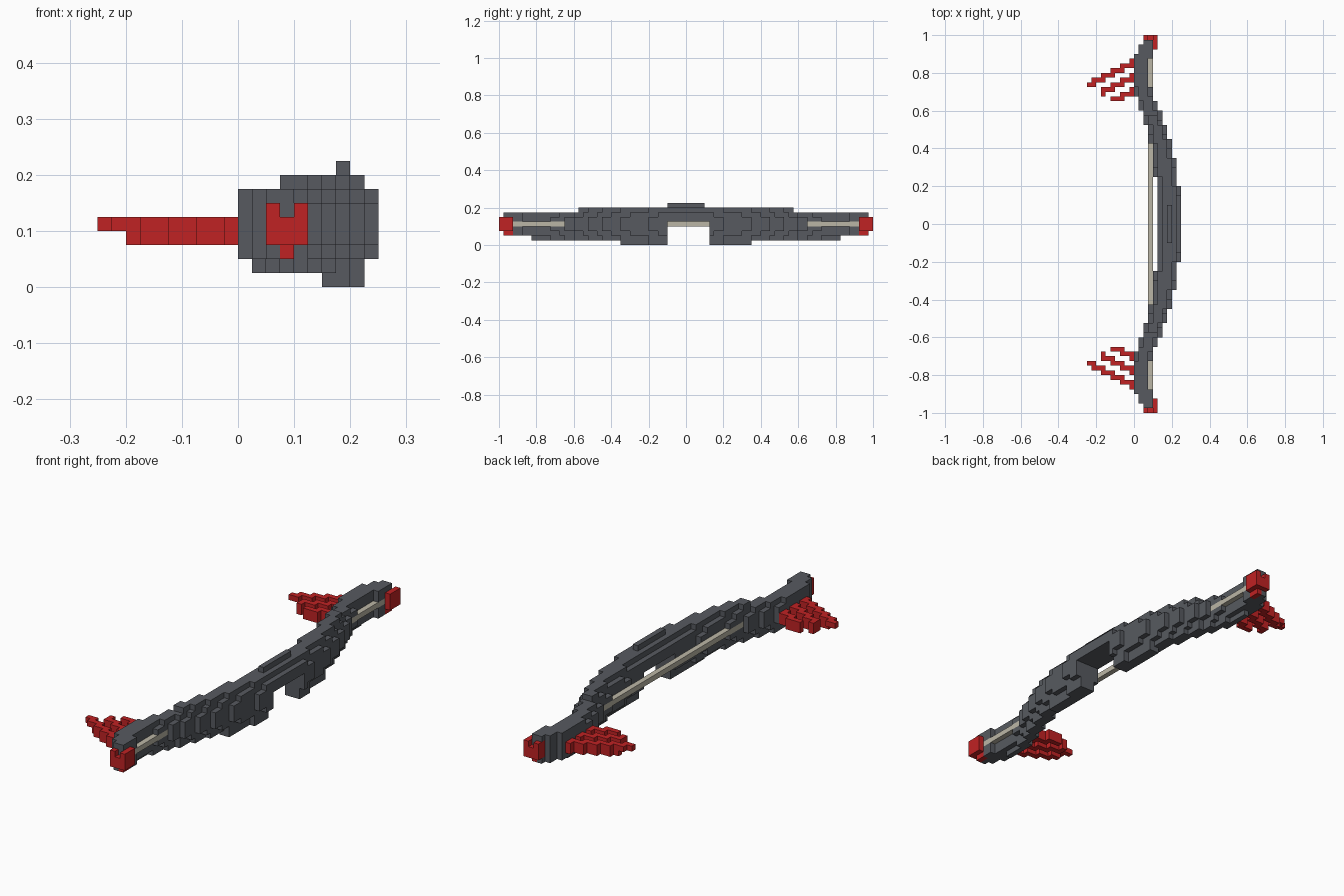
import bpy
import bmesh

VOXEL = 0.025
HALF = 40  # half length of the bow, in voxels

cube = bpy.data.objects.get("Cube")
if cube:
    bpy.data.objects.remove(cube, do_unlink=True)


def make_material(name, rgb):
    mat = bpy.data.materials.new(name)
    mat.use_nodes = True
    mat.diffuse_color = (*rgb, 1)
    mat.node_tree.nodes["Principled BSDF"].inputs["Base Color"].default_value = (*rgb, 1)
    return mat


grey = make_material("slate grey", (0.095, 0.102, 0.117))
red = make_material("crimson", (0.53, 0.016, 0.017))
cream = make_material("pale string", (0.50, 0.47, 0.38))


def block_object(name, cells, mat):
    """Skin a set of voxel cells, keeping only the exposed faces."""
    bm = bmesh.new()
    corners = {}

    def corner(p):
        if p not in corners:
            corners[p] = bm.verts.new([c * VOXEL for c in p])
        return corners[p]

    for cell in cells:
        for axis in range(3):
            for side in (0, 1):
                near = list(cell)
                near[axis] += 2 * side - 1
                if tuple(near) in cells:
                    continue
                ring = []
                for u, v in ((0, 0), (1, 0), (1, 1), (0, 1)):
                    p = list(cell)
                    p[axis] += side
                    p[(axis + 1) % 3] += u
                    p[(axis + 2) % 3] += v
                    ring.append(corner(tuple(p)))
                bm.faces.new(ring if side else ring[::-1])
    mesh = bpy.data.meshes.new(name)
    bm.to_mesh(mesh)
    bm.free()
    mesh.materials.append(mat)
    obj = bpy.data.objects.new(name, mesh)
    bpy.context.collection.objects.link(obj)
    return obj


def step(table, j):
    """Value of a stepped profile at distance j from the middle."""
    for limit, value in table:
        if j < limit:
            return value
    return table[-1][1]


# Stepped curve of the bow: (distance limit, x edge)
OUTER = [(8, 10), (14, 9), (18, 8), (21, 7), (24, 6), (26, 5), (29, 4), (35, 3), (39, 4)]
INNER = [(10, 5), (17, 4), (21, 3), (24, 2), (27, 1), (36, 0), (38, 1), (39, 2)]
# How far each height layer reaches from the middle
REACH = [14, 33, 39, 39, 39, 39, 39, 23, 4]


def limb_span(j, k):
    """x range of the bow body at distance j and layer k."""
    lo, hi = step(INNER, j), step(OUTER, j)
    if k == 8:
        return 7, 8
    if k == 0:
        return 6, min(9, hi - 1)
    if k in (1, 7):
        return lo + 1, hi - 1
    if k in (2, 6):
        return max(lo, step(INNER, max(0, j - 2))), min(hi, step(OUTER, j + 2))
    return lo, hi


# Heart shaped end caps
HEART = {2: (3,), 3: (2, 3, 4), 4: (2, 3, 4), 5: (2, 4)}
cap = {(i, j, k) for k, xs in HEART.items() for i in xs
       for j in range(37, HALF) if j < 39 or k > 2}

# Fin prongs: (starting row, tip x, row count), stepping away from the limb
fin = set()
for start, tip, rows in ((34, -10, 6), (31, -7, 5), (28, -5, 3)):
    for n in range(rows):
        for i in range(max(tip, -2 * n - 1), min(0, 2 - 2 * n)):
            fin.add((i, start - n, 4))
            if i >= -8:
                fin.add((i, start - n, 3))


def mirrored(cells):
    return {(i, -1 - j, k) for i, j, k in cells}


# Bow body with the grip opening cut from below
string_cells = {(3, y, 4) for y in range(-37, 37)}
body = set()
for y in range(-HALF, HALF):
    j = y if y >= 0 else -1 - y
    for k, reach in enumerate(REACH):
        if j < reach and not (-4 <= y < 5 and k < 5):
            lo, hi = limb_span(j, k)
            body.update((i, y, k) for i in range(lo, hi))
body -= cap | mirrored(cap) | string_cells

block_object("bow_body", body, grey)
block_object("bow_string", string_cells, cream)
for side, flip in (("back", False), ("front", True)):
    block_object(side + "_end_cap", mirrored(cap) if flip else cap, red)
    block_object(side + "_fin", mirrored(fin) if flip else fin, red)
